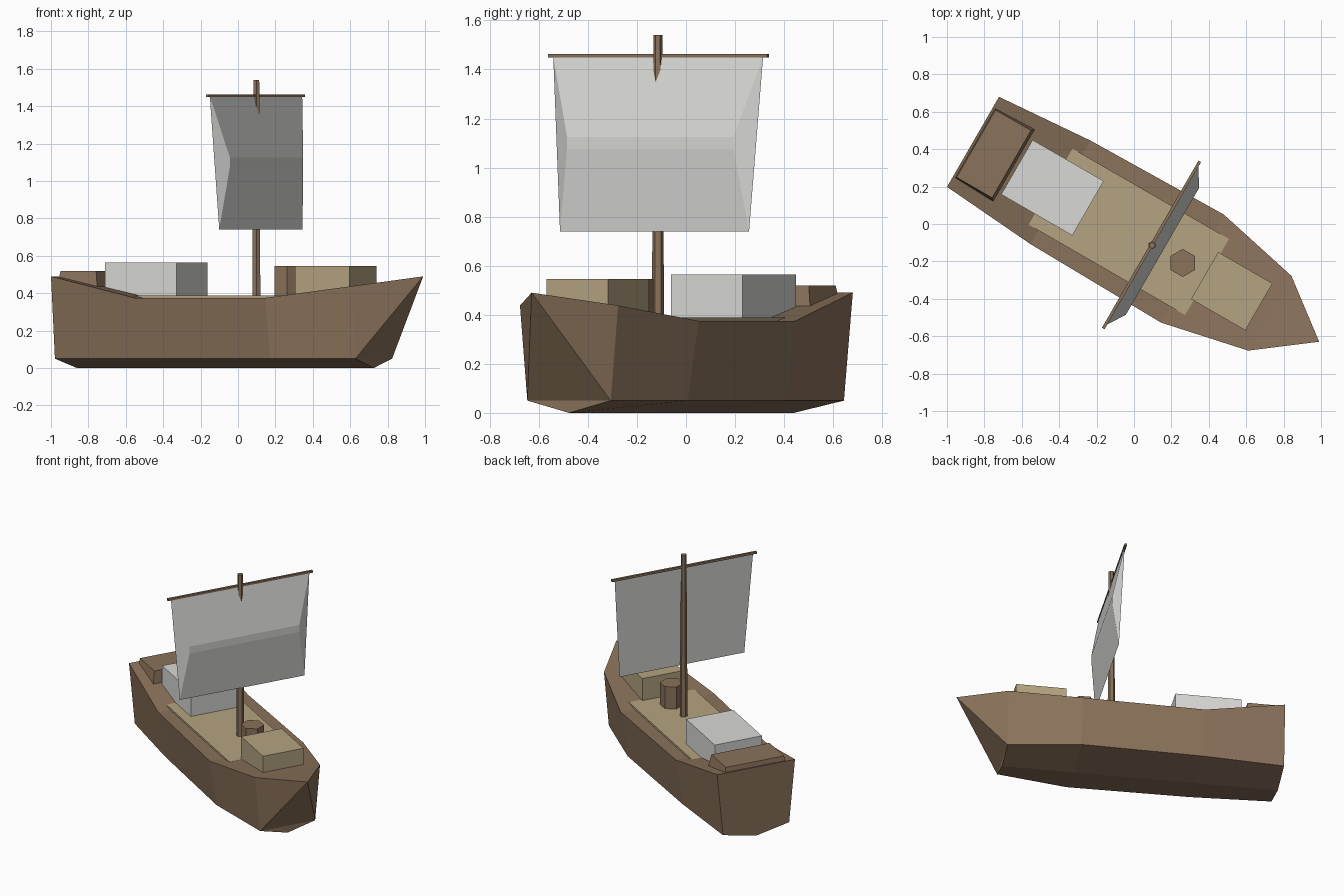
import bpy, bmesh, math
from mathutils import Matrix

if "Cube" in bpy.data.objects:
    bpy.data.objects.remove(bpy.data.objects["Cube"])

# The boat is built along its own axis (bow at +x), then turned on its heading
HEADING = Matrix.Rotation(math.radians(-30), 4, 'Z') @ Matrix.Translation((0, -0.05, 0))


def material(name, rgb):
    m = bpy.data.materials.new(name)
    m.diffuse_color = (*rgb, 1)
    m.use_nodes = True
    m.node_tree.nodes["Principled BSDF"].inputs["Base Color"].default_value = m.diffuse_color
    return m


WOOD = material("brown wood", (0.255, 0.168, 0.104))
TAN = material("tan planks", (0.46, 0.37, 0.22))
CLOTH = material("off white cloth", (0.69, 0.69, 0.67))


def finish(name, bm, mat):
    bmesh.ops.recalc_face_normals(bm, faces=bm.faces)
    mesh = bpy.data.meshes.new(name)
    bm.to_mesh(mesh)
    bm.free()
    mesh.materials.append(mat)
    ob = bpy.data.objects.new(name, mesh)
    ob.matrix_world = HEADING
    bpy.context.collection.objects.link(ob)
    return ob


def box(name, x0, x1, half, z0, z1, mat, flare=0.0):
    """Box centred on the keel line; flare widens its foot."""
    bm = bmesh.new()
    rings = []
    for z, f in ((z0, flare), (z1, 0)):
        rings.append([bm.verts.new(p) for p in (
            (x0 - f, -half - f, z), (x1 + f, -half - f, z),
            (x1 + f, half + f, z), (x0 - f, half + f, z))])
    low, top = rings
    bm.faces.new(low)
    bm.faces.new(top)
    for i in range(4):
        j = (i + 1) % 4
        bm.faces.new((low[i], low[j], top[j], top[i]))
    return finish(name, bm, mat)


def hex_post(name, x, z0, z1, r0, r1, mat):
    bm = bmesh.new()
    bmesh.ops.create_cone(bm, cap_ends=True, segments=6, radius1=r0, radius2=r1, depth=z1 - z0,
                          matrix=Matrix.Translation((x, 0, (z0 + z1) / 2)) @ Matrix.Rotation(math.radians(30), 4, 'Z'))
    return finish(name, bm, mat)


# Hull: stations of (x, half width, rail height), with a chine and a V keel
bm = bmesh.new()
stations = []
for x, half, z in ((-0.965, 0.278, 0.49), (-0.425, 0.32, 0.375), (0.39, 0.334, 0.375), (0.867, 0.231, 0.438)):
    c = half * 0.85
    stations.append([bm.verts.new(p) for p in (
        (x, half, z), (x, c, 0.05), (x, 0, 0), (x, -c, 0.05), (x, -half, z))])
for a, b in zip(stations, stations[1:]):
    for i in range(5):
        j = (i + 1) % 5
        bm.faces.new((a[i], a[j], b[j], b[i]))
bm.faces.new(stations[0])
# Overhanging bow
tip = bm.verts.new((1.172, 0, 0.49))
rail_l, chine_l, keel, chine_r, rail_r = stations[-1]
for tri in ((rail_l, chine_l, tip), (chine_l, chine_r, tip), (chine_r, rail_r, tip),
            (rail_r, rail_l, tip), (chine_l, keel, chine_r)):
    bm.faces.new(tri)
finish("hull", bm, WOOD)

# Deck and cargo
box("deck", -0.49, 0.48, 0.235, 0.36, 0.388, TAN)
box("cabin", -0.694, -0.255, 0.168, 0.37, 0.565, CLOTH)
box("bow_crate", 0.465, 0.80, 0.145, 0.375, 0.545, TAN)
box("stern_bench", -0.946, -0.727, 0.208, 0.43, 0.52, WOOD, flare=0.015)
hex_post("barrel", 0.33, 0.37, 0.545, 0.075, 0.075, WOOD)

# Mast and yard
hex_post("mast", 0.142, 0.37, 1.54, 0.025, 0.018, WOOD)
box("yard", 0.129, 0.145, 0.516, 1.448, 1.463, WOOD)

# Sail: flat back with a belly pushed forward
bm = bmesh.new()
rows = [[bm.verts.new((x, s * half, z)) for s in (-1, 1)] for x, half, z in (
    (0.14, 0.494, 1.455), (0.205, 0.392, 1.125), (0.205, 0.392, 1.075), (0.17, 0.445, 0.74))]
for a, b in zip(rows, rows[1:] + rows[:1]):
    bm.faces.new((a[0], a[1], b[1], b[0]))
for s in (0, 1):
    bm.faces.new([r[s] for r in rows])
finish("sail", bm, CLOTH)
